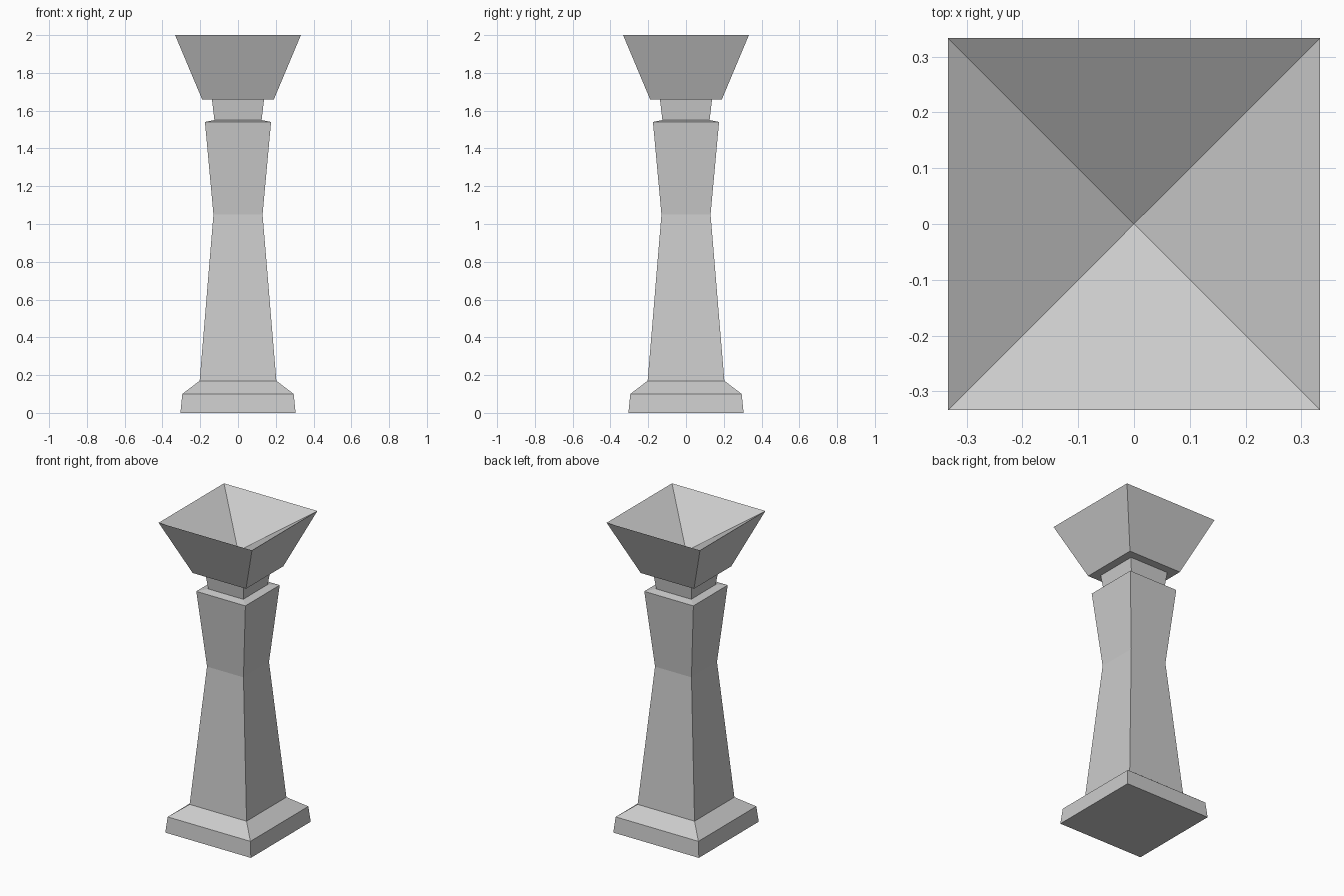
import bpy, bmesh

if "Cube" in bpy.data.objects:
    bpy.data.objects.remove(bpy.data.objects["Cube"])


def square_column(name, profile, tip=None):
    """Stack square rings (half width, z); close the bottom, and the top flat or to a tip."""
    bm = bmesh.new()
    rings = [[bm.verts.new((sx * h, sy * h, z))
              for sx, sy in ((-1, -1), (1, -1), (1, 1), (-1, 1))]
             for h, z in profile]
    bm.faces.new(rings[0][::-1])
    for low, high in zip(rings, rings[1:]):
        for i in range(4):
            j = (i + 1) % 4
            bm.faces.new((low[i], low[j], high[j], high[i]))
    if tip is None:
        bm.faces.new(rings[-1])
    else:
        apex = bm.verts.new((0, 0, tip))
        for i in range(4):
            bm.faces.new((rings[-1][i], rings[-1][(i + 1) % 4], apex))
    mesh = bpy.data.meshes.new(name)
    bm.to_mesh(mesh)
    bm.free()
    obj = bpy.data.objects.new(name, mesh)
    bpy.context.collection.objects.link(obj)
    return obj


# Pedestal: plinth, waisted shaft, shoulder and neck in one continuous profile,
# then the flared bowl with its sunken pyramid top
square_column("pedestal", [
    (0.305, 0.0), (0.295, 0.10),      # plinth
    (0.203, 0.17),                    # plinth slope
    (0.13, 1.05), (0.175, 1.54),      # waisted shaft
    (0.125, 1.55), (0.138, 1.66),     # shoulder and neck
    (0.19, 1.66), (0.333, 2.0),       # flared bowl
], tip=1.78)
